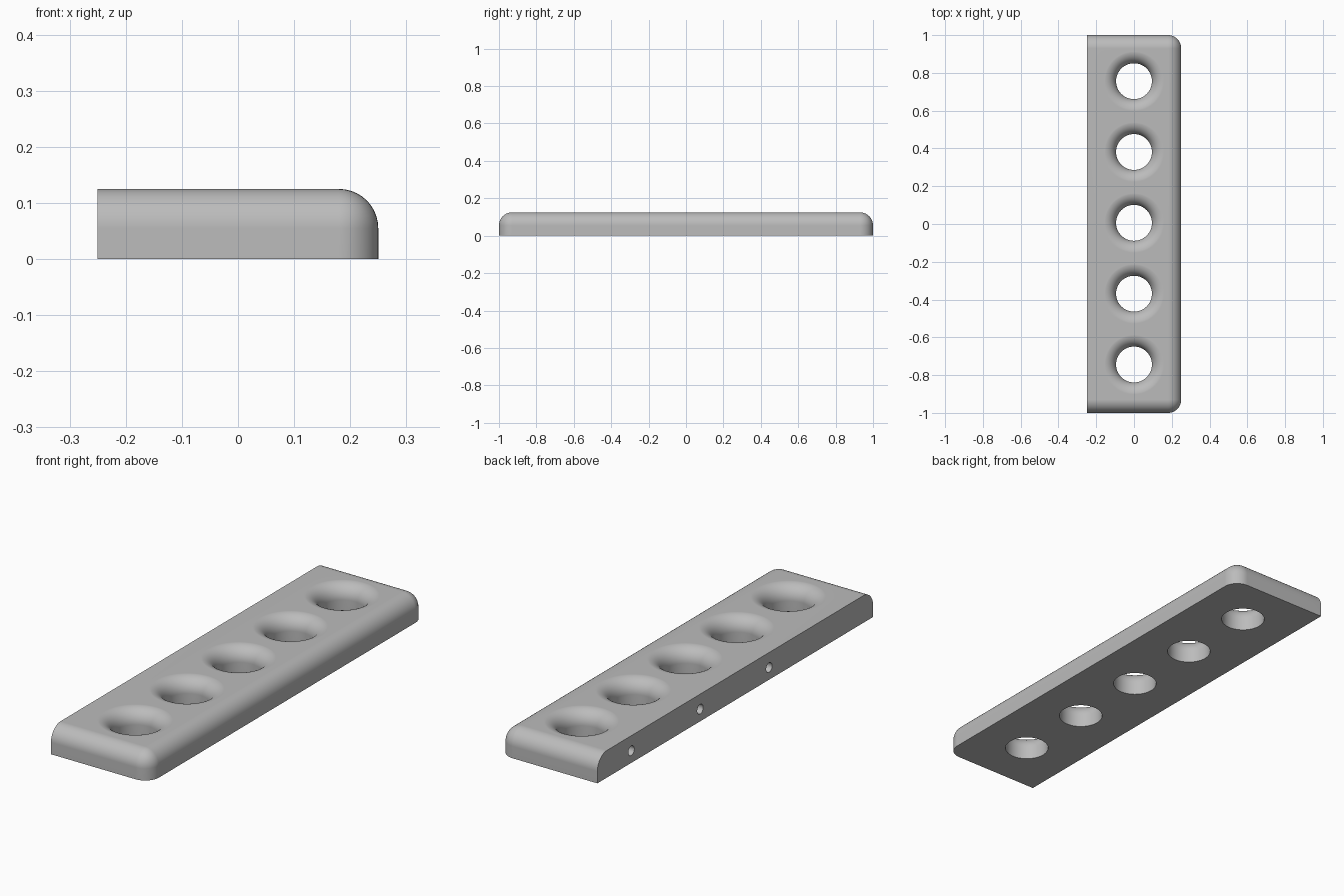
import bpy, bmesh
from math import sin, cos, pi, radians
from mathutils import Matrix

LENGTH, WIDTH, HEIGHT = 2.0, 0.5, 0.125
ROUND = 0.07
HOLE_RADIUS, FLARE = 0.095, 0.065

if "Cube" in bpy.data.objects:
    bpy.data.objects.remove(bpy.data.objects["Cube"], do_unlink=True)

grey = bpy.data.materials.new("plain grey")
grey.use_nodes = True
colour = (0.5, 0.5, 0.5, 1)
grey.diffuse_color = colour
grey.node_tree.nodes["Principled BSDF"].inputs["Base Color"].default_value = colour


def make_object(name, bm):
    bmesh.ops.recalc_face_normals(bm, faces=bm.faces)
    mesh = bpy.data.meshes.new(name)
    bm.to_mesh(mesh)
    bm.free()
    mesh.materials.append(grey)
    obj = bpy.data.objects.new(name, mesh)
    bpy.context.collection.objects.link(obj)
    return obj


def add_lathe(bm, profile, matrix, sides):
    """Closed solid of revolution from (radius, height) points."""
    rings = []
    for r, z in profile:
        rings.append([bm.verts.new(matrix @ Matrix.Rotation(2 * pi * i / sides, 4, 'Z')
                                   @ Matrix.Translation((r, 0, z)).to_translation())
                      for i in range(sides)])
    for low, high in zip(rings, rings[1:]):
        for i in range(sides):
            j = (i + 1) % sides
            bm.faces.new((low[i], low[j], high[j], high[i]))
    bm.faces.new(rings[0][::-1])
    bm.faces.new(rings[-1])


# Bar: top edges and corners rounded, except along the flat -x side
bm = bmesh.new()
bmesh.ops.create_cube(bm, size=1, matrix=Matrix.Translation((0, 0, HEIGHT / 2))
                      @ Matrix.Diagonal((WIDTH, LENGTH, HEIGHT, 1)))


def is_rounded(edge):
    a, b = (v.co for v in edge.verts)
    on_top = min(a.z, b.z) > HEIGHT / 2
    upright = abs(a.z - b.z) > HEIGHT / 2
    return (on_top or upright) and max(a.x, b.x) > 0


bmesh.ops.bevel(bm, geom=[e for e in bm.edges if is_rounded(e)], offset=ROUND,
                segments=10, profile=0.5, affect='EDGES')
bar = make_object("drilled_bar", bm)

# Cutter for the five through holes with flared mouths
flare = [(HOLE_RADIUS + FLARE * (1 - cos(a)), HEIGHT + 0.0002 - FLARE + FLARE * sin(a))
         for a in (pi / 2 * i / 10 for i in range(11))]
profile = [(HOLE_RADIUS, -0.1)] + flare + [(HOLE_RADIUS + FLARE, HEIGHT + 0.1)]
bm = bmesh.new()
for i in range(-2, 3):
    add_lathe(bm, profile, Matrix.Translation((0, 0.006 + 0.375 * i, 0)), 64)
hole_cutter = make_object("hole_cutter", bm)

# Cutter for the three small blind holes in the flat side
bm = bmesh.new()
for i in range(3):
    place = Matrix.Translation((-WIDTH / 2, 0.754 - 0.5 * i, 0.056))
    add_lathe(bm, [(0.022, -0.1), (0.022, 0.1)],
              place @ Matrix.Rotation(pi / 2, 4, 'Y'), 24)
pin_cutter = make_object("pin_hole_cutter", bm)

# Drill the bar, then drop the cutters
bpy.ops.object.select_all(action='DESELECT')
bpy.context.view_layer.objects.active = bar
bar.select_set(True)
for cutter in (hole_cutter, pin_cutter):
    cutter.hide_render = True
    mod = bar.modifiers.new("drill", 'BOOLEAN')
    mod.operation, mod.solver, mod.object = 'DIFFERENCE', 'EXACT', cutter
    bpy.ops.object.modifier_apply(modifier=mod.name)
    bpy.data.objects.remove(cutter, do_unlink=True)

# Smooth rounds with crisp flats
bpy.ops.object.shade_smooth_by_angle(angle=radians(30))
weighted = bar.modifiers.new("weighted normals", 'WEIGHTED_NORMAL')
weighted.keep_sharp = True
